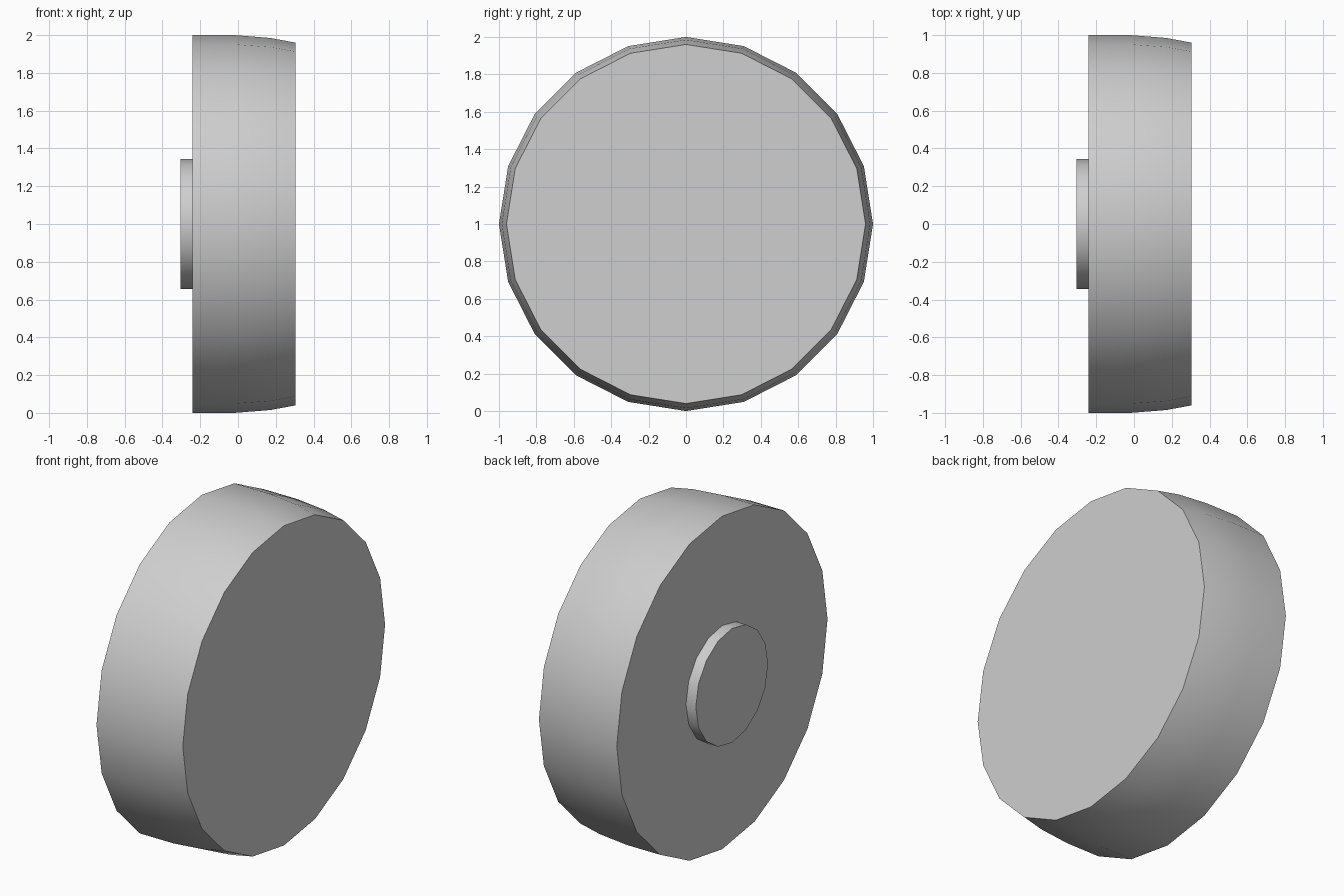
import bpy, bmesh
from math import radians
from mathutils import Matrix

cube = bpy.data.objects.get("Cube")
if cube:
    bpy.data.objects.remove(cube, do_unlink=True)

GREY = (0.62, 0.62, 0.62, 1)
grey = bpy.data.materials.new("light grey")
grey.use_nodes = True
grey.diffuse_color = GREY
grey.node_tree.nodes["Principled BSDF"].inputs["Base Color"].default_value = GREY


def turned_disc(name, profile, sides):
    """Capped disc about the x axis from (x, radius) pairs."""
    bm = bmesh.new()
    rings = []
    for x, radius in profile:
        place = Matrix.Translation((x, 0, 1)) @ Matrix.Rotation(radians(90), 4, 'Y')
        ring = bmesh.ops.create_circle(bm, segments=sides, radius=radius, matrix=place)
        rings.append(ring["verts"])
    for a, b in zip(rings, rings[1:]):
        for i in range(sides):
            j = (i + 1) % sides
            bm.faces.new((a[i], a[j], b[j], b[i]))
    bm.faces.new(rings[0])
    bm.faces.new(rings[-1])
    bmesh.ops.recalc_face_normals(bm, faces=bm.faces)
    mesh = bpy.data.meshes.new(name)
    bm.to_mesh(mesh)
    bm.free()
    mesh.materials.append(grey)
    obj = bpy.data.objects.new(name, mesh)
    bpy.context.collection.objects.link(obj)
    bpy.ops.object.select_all(action='DESELECT')
    obj.select_set(True)
    bpy.context.view_layer.objects.active = obj
    bpy.ops.object.shade_smooth_by_angle(angle=radians(40))
    return obj


# Wheel body with a gently tapered outer edge
turned_disc("wheel", [(-0.24, 1), (-0.02, 1), (0.17, 0.985), (0.305, 0.96)], 20)

# Raised hub on the inner face
turned_disc("hub", [(-0.305, 0.343), (-0.235, 0.343)], 16)
